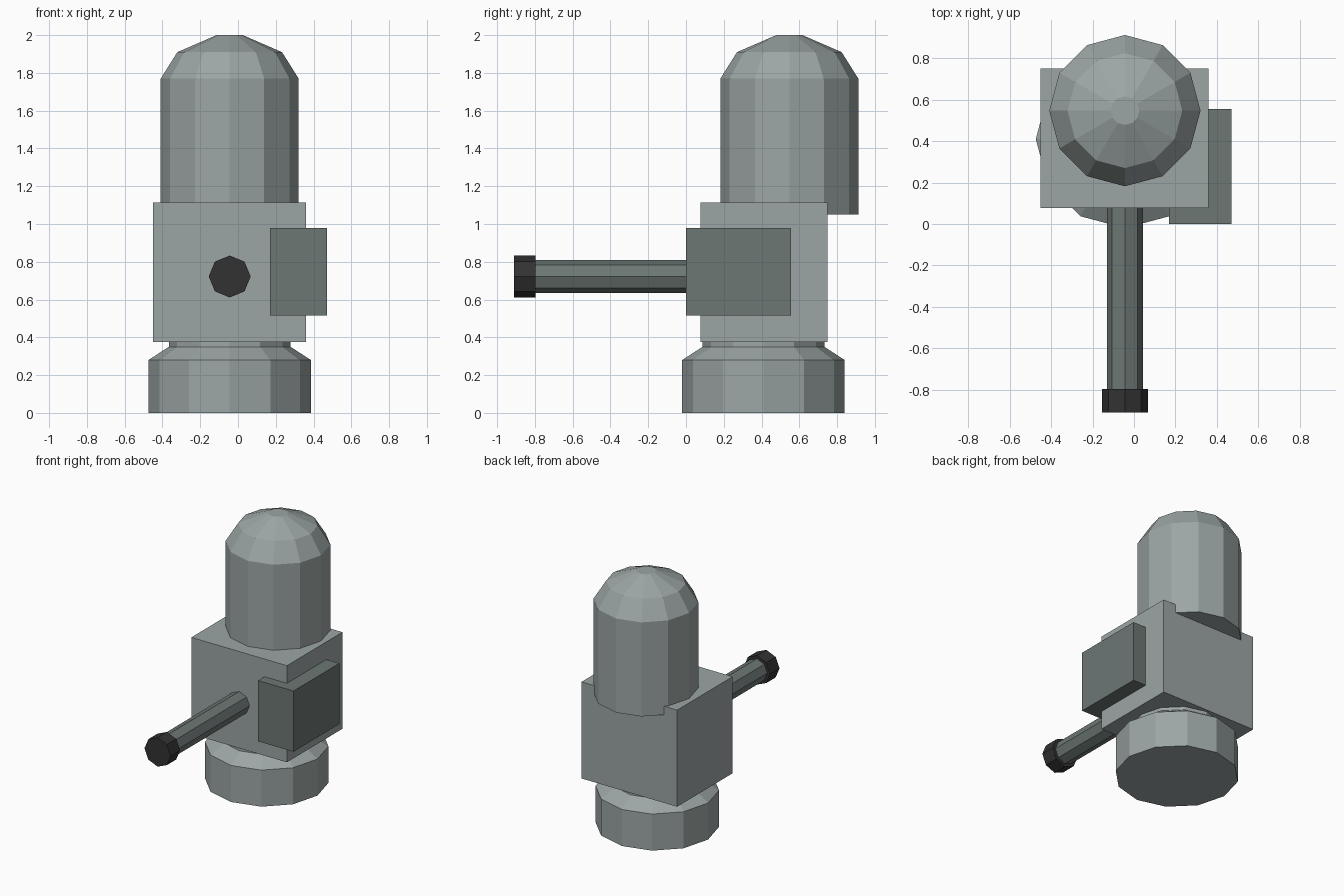
import bpy, bmesh, math
from mathutils import Matrix

if "Cube" in bpy.data.objects:
    bpy.data.objects.remove(bpy.data.objects["Cube"])


def material(name, rgb):
    """Flat material from 0-255 display values, stored as linear."""
    def lin(c):
        c /= 255
        return c / 12.92 if c <= 0.04045 else ((c + 0.055) / 1.055) ** 2.4
    m = bpy.data.materials.new(name)
    m.diffuse_color = (*[lin(c) for c in rgb], 1)
    m.use_nodes = True
    m.node_tree.nodes["Principled BSDF"].inputs["Base Color"].default_value = m.diffuse_color
    return m


LIGHT = material("light grey metal", (156, 166, 165))
DARK = material("dark grey metal", (108, 119, 116))
BLACK = material("black rubber", (50, 50, 50))


def finish(name, bm, mat):
    bmesh.ops.recalc_face_normals(bm, faces=bm.faces[:])
    me = bpy.data.meshes.new(name)
    bm.to_mesh(me)
    bm.free()
    me.materials.append(mat)
    ob = bpy.data.objects.new(name, me)
    bpy.context.collection.objects.link(ob)
    return ob


def lathe(name, profile, sides, origin, mat, along_y=False):
    """Closed faceted solid from (radius, height) points, about z or y."""
    bm = bmesh.new()
    rings = []
    for r, h in profile:
        rings.append([bm.verts.new((r * math.cos(a), r * math.sin(a), h))
                      for a in (math.tau * i / sides for i in range(sides))])
    for lo, hi in zip(rings, rings[1:]):
        for i in range(sides):
            j = (i + 1) % sides
            bm.faces.new((lo[i], lo[j], hi[j], hi[i]))
    bm.faces.new(rings[0][::-1])
    bm.faces.new(rings[-1])
    m = Matrix.Translation(origin)
    if along_y:
        m = m @ Matrix.Rotation(-math.pi / 2, 4, 'X')
    bm.transform(m)
    return finish(name, bm, mat)


def box(name, lo, hi, mat):
    bm = bmesh.new()
    bmesh.ops.create_cube(bm, size=1)
    size = [b - a for a, b in zip(lo, hi)]
    mid = [(a + b) / 2 for a, b in zip(lo, hi)]
    bm.transform(Matrix.Translation(mid) @ Matrix.Diagonal((*size, 1)))
    return finish(name, bm, mat)


CX = -0.044   # shared centre line of the round parts

# Round foot with chamfer and neck running up into the housing
lathe("base", [(0.43, 0), (0.43, 0.28), (0.322, 0.35), (0.322, 0.45)],
      12, (CX, 0.41, 0), LIGHT)

# Main housing and the block on its right side
box("housing", (-0.45, 0.078, 0.375), (0.36, 0.75, 1.115), LIGHT)
box("side_block", (0.17, 0, 0.515), (0.47, 0.555, 0.98), DARK)

# Domed cylinder, overhanging the back of the housing
lathe("domed_cylinder", [(0.365, 1.05), (0.365, 1.77), (0.277, 1.91), (0.069, 2.0)],
      12, (CX, 0.547, 0), LIGHT)

# Handle pointing forward, with a knob on the end
lathe("handle_shaft", [(0.087, -0.81), (0.087, 0.15)], 8, (CX, 0, 0.722), DARK, True)
lathe("handle_knob", [(0.111, -0.91), (0.111, -0.797)], 8, (CX, 0, 0.722), BLACK, True)
